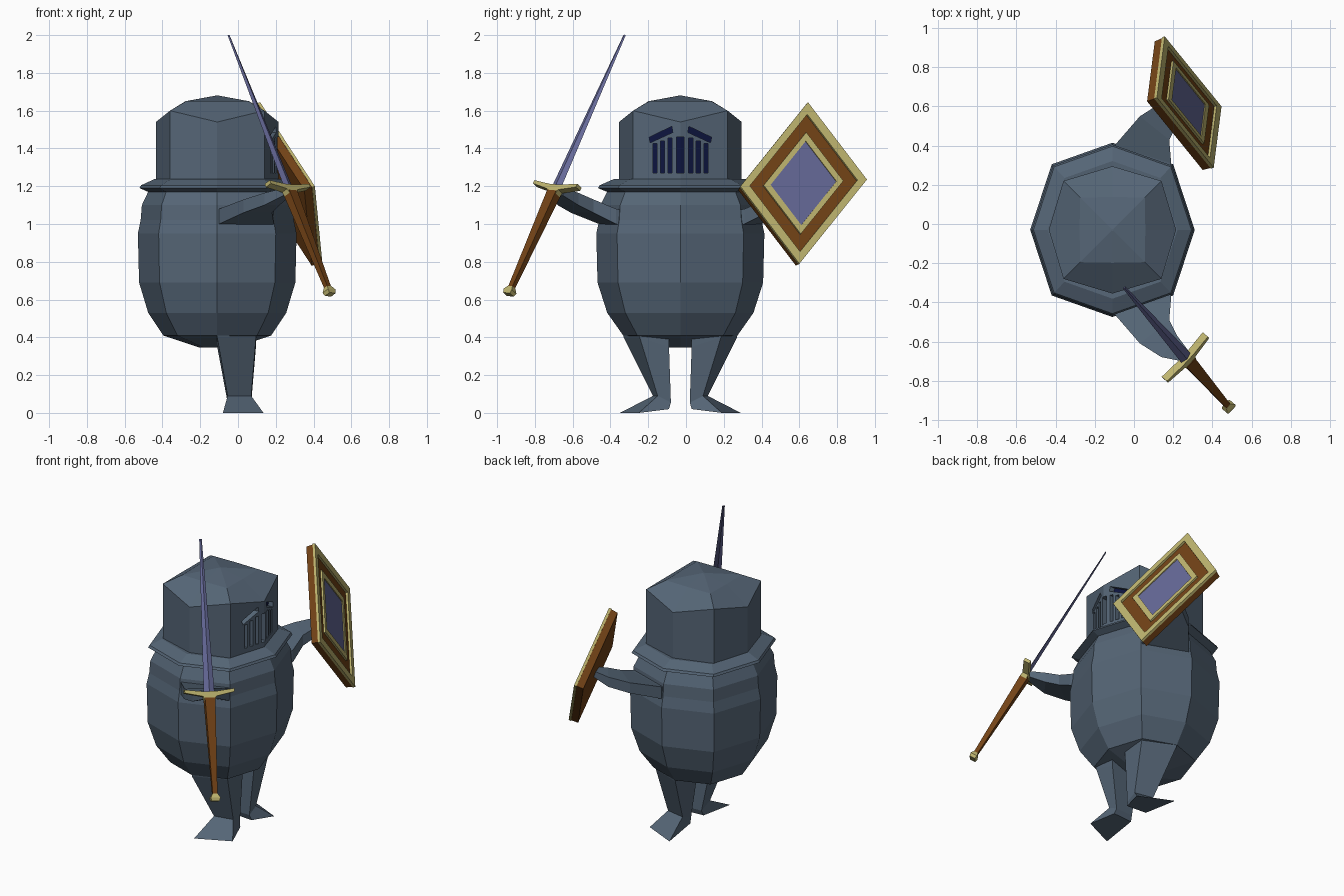
import bpy, bmesh
from mathutils import Vector

if "Cube" in bpy.data.objects:
    bpy.data.objects.remove(bpy.data.objects["Cube"])

CX, CY = -0.11, -0.03   # centre axis of the figure


def mat(name, r, g, b):
    m = bpy.data.materials.new(name)
    m.diffuse_color = (r, g, b, 1)
    m.use_nodes = True
    m.node_tree.nodes["Principled BSDF"].inputs["Base Color"].default_value = m.diffuse_color
    return m


STEEL = mat("steel", 0.09, 0.13, 0.18)
GOLD = mat("gold", 0.52, 0.46, 0.16)
BROWN = mat("brown", 0.17, 0.055, 0.008)
BLUE = mat("blue", 0.13, 0.14, 0.31)
NAVY = mat("navy", 0.004, 0.007, 0.05)


def loft(name, stacks, material, closed=False):
    """Skin each stack of equal-length rings; cap the ends, or loop back if closed."""
    bm = bmesh.new()
    for rings in stacks:
        vs = [[bm.verts.new(p) for p in ring] for ring in rings]
        n = len(vs[0])
        pairs = list(zip(vs, vs[1:] + vs[:1]))
        for a, b in (pairs if closed else pairs[:-1]):
            for i in range(n):
                j = (i + 1) % n
                bm.faces.new((a[i], a[j], b[j], b[i]))
        if not closed:
            bm.faces.new(vs[0])
            bm.faces.new(vs[-1])
    bmesh.ops.recalc_face_normals(bm, faces=bm.faces)
    me = bpy.data.meshes.new(name)
    bm.to_mesh(me)
    bm.free()
    me.materials.append(material)
    ob = bpy.data.objects.new(name, me)
    bpy.context.collection.objects.link(ob)
    return ob


def octagon(ax, ay, dx, dy, z, dz=0):
    """Eight-sided ring: axis points at z, diagonal points at z + dz."""
    pts = [(ax, 0, 0), (dx, dy, dz), (0, ay, 0), (-dx, dy, dz),
           (-ax, 0, 0), (-dx, -dy, dz), (0, -ay, 0), (dx, -dy, dz)]
    return [(CX + x, CY + y, z + h) for x, y, h in pts]


def belly(s, z):
    return octagon(0.42 * s, 0.445 * s, 0.31 * s, 0.335 * s, z)


def flip(rings):
    return [[(x, 2 * CY - y, z) for x, y, z in r] for r in rings]


# Body and collar
loft("body", [[belly(s, z) for s, z in (
    (0.22, 0.345), (0.68, 0.41), (0.87, 0.53), (0.985, 0.69), (1, 0.95),
    (0.965, 1.02), (0.95, 1.10), (0.86, 1.18))]], STEEL)
loft("collar", [[belly(s, z) for s, z in (
    (0.7, 1.16), (0.87, 1.17), (0.98, 1.19), (0.96, 1.205), (0.79, 1.238),
    (0.7, 1.235))]], STEEL, closed=True)

# Helmet with chamfered crown
helmet = loft("helmet", [[
    octagon(0.325, 0.325, 0.25, 0.25, 1.17),
    octagon(0.325, 0.325, 0.25, 0.25, 1.54, 0.06),
    octagon(0.168, 0.168, 0.165, 0.165, 1.65),
    octagon(0.006, 0.006, 0.004, 0.004, 1.68)]], STEEL)


# Visor slots, cut one by one into the two front faces of the helmet
def face_x(y):
    return 0.215 - 0.3 * abs(y - CY)


def bar(y, h, z0, z1):
    return [(y - h, z0), (y + h, z0), (y + h, z1), (y - h, z1)]


half = [bar(-0.165, 0.011, 1.27, 1.425), bar(-0.125, 0.011, 1.27, 1.44),
        bar(-0.085, 0.011, 1.27, 1.455),
        [(-0.195, 1.459), (-0.075, 1.517), (-0.07, 1.485), (-0.19, 1.43)]]
slots = half + [[(2 * CY - y, z) for y, z in p] for p in half]
slots.append(bar(CY, 0.02, 1.27, 1.46))
bpy.context.view_layer.objects.active = helmet
for p in slots:
    cutter = loft("slot_cutter", [[[(0.08, y, z) for y, z in p],
                                   [(0.3, y, z) for y, z in p]]], STEEL)
    cutter.hide_render = True
    cut = helmet.modifiers.new("slot", 'BOOLEAN')
    cut.operation = 'DIFFERENCE'
    cut.solver = 'EXACT'
    cut.object = cutter
    bpy.context.view_layer.update()
    bpy.ops.object.modifier_apply(modifier=cut.name)
    bpy.data.objects.remove(cutter)

# Dark lining behind the slots
lining = [[[(face_x(y) - d, y, z) for y, z in p] for d in (0.16, 0.035)]
          for p in (bar(-0.12, 0.09, 1.255, 1.525), bar(0.06, 0.09, 1.255, 1.525))]
loft("visor_lining", lining, NAVY)


# Arms: flat tapering limbs bent to the front
def arm_ring(a, b, z0, z1):
    return [(*a, z0), (*b, z0), (*b, z1), (*a, z1)]


arm = [arm_ring((-0.10, -0.41), (0.17, -0.31), 0.98, 1.07),
       arm_ring((-0.10, -0.46), (0.19, -0.37), 1.00, 1.08),
       arm_ring((0.03, -0.61), (0.18, -0.49), 1.06, 1.13),
       arm_ring((0.14, -0.68), (0.22, -0.57), 1.10, 1.165),
       arm_ring((0.24, -0.70), (0.28, -0.65), 1.15, 1.19)]
loft("right_arm", [arm], STEEL)
loft("left_arm", [flip(arm)], STEEL)

# Legs with splayed feet
leg = [[(-0.11, -0.34, 0.46), (0.10, -0.26, 0.46), (0.10, -0.09, 0.46), (-0.11, -0.10, 0.46)],
       [(-0.11, -0.33, 0.40), (0.095, -0.245, 0.40), (0.095, -0.09, 0.35), (-0.11, -0.10, 0.35)],
       [(-0.055, -0.175, 0.09), (0.07, -0.15, 0.09), (0.07, -0.08, 0.055), (-0.055, -0.085, 0.055)],
       [(-0.08, -0.35, 0), (0.135, -0.25, 0), (0.08, -0.09, 0.02), (-0.06, -0.10, 0.02)]]
loft("right_leg", [leg], STEEL)
loft("left_leg", [flip(leg)], STEEL)

# Sword, built in its own frame: g along the guard, a along the blade
hilt, tip = Vector((0.27, -0.69, 1.185)), Vector((-0.05, -0.325, 2.0))
a = (tip - hilt).normalized()
g = Vector((0.19, 0.24, 0.02))
g = (g - a * g.dot(a)).normalized()
t = a.cross(g)
blade_len = (tip - hilt).length


def sw(x, y, z):
    return hilt + g * x + t * y + a * z


def diamond(w, d, z):
    return [sw(w, 0, z), sw(0, d, z), sw(-w, 0, z), sw(0, -d, z)]


def block(w, d, z):
    return [sw(w, d, z), sw(-w, d, z), sw(-w, -d, z), sw(w, -d, z)]


loft("blade", [[diamond(0.034, 0.012, 0), diamond(0.008, 0.004, blade_len)]], BLUE)
loft("grip", [[block(0.032, 0.024, -0.02), block(0.014, 0.012, -0.625)]], BROWN)
loft("pommel", [[block(0.016, 0.014, -0.605), block(0.03, 0.022, -0.63),
                 block(0.024, 0.018, -0.65)]], GOLD)
outline = [(-0.155, 0.012), (-0.04, -0.012), (-0.03, -0.04), (0.03, -0.04), (0.04, -0.012),
           (0.155, 0.012), (0.155, 0.032), (0.04, 0.018), (-0.04, 0.018), (-0.155, 0.032)]
loft("guard", [[[sw(x, d, z) for x, z in outline] for d in (-0.02, 0.02)]], GOLD)

# Diamond shield, from its half diagonals u (side) and v (up)
centre = Vector((0.282, 0.623, 1.2175))
u, v = Vector((-0.125, 0.335, 0.018)), Vector((-0.165, 0.0225, 0.4275))
n = u.cross(v).normalized()


def rhomb(s, d):
    return [centre + u * (s * x) + v * (s * y) + n * d
            for x, y in ((1, 0), (0, 1), (-1, 0), (0, -1))]


def rim(name, outer, inner, low, high):
    loft(name, [[rhomb(outer, low), rhomb(outer, high), rhomb(inner, high),
                 rhomb(inner, low)]], GOLD, closed=True)


loft("shield_board", [[rhomb(0.98, -0.06), rhomb(0.99, -0.014)]], BROWN)
rim("shield_rim", 1.0, 0.85, -0.016, 0.0)
rim("shield_inner_rim", 0.63, 0.52, -0.016, -0.002)
loft("shield_panel", [[rhomb(0.53, -0.02), rhomb(0.53, -0.008)]], BLUE)
